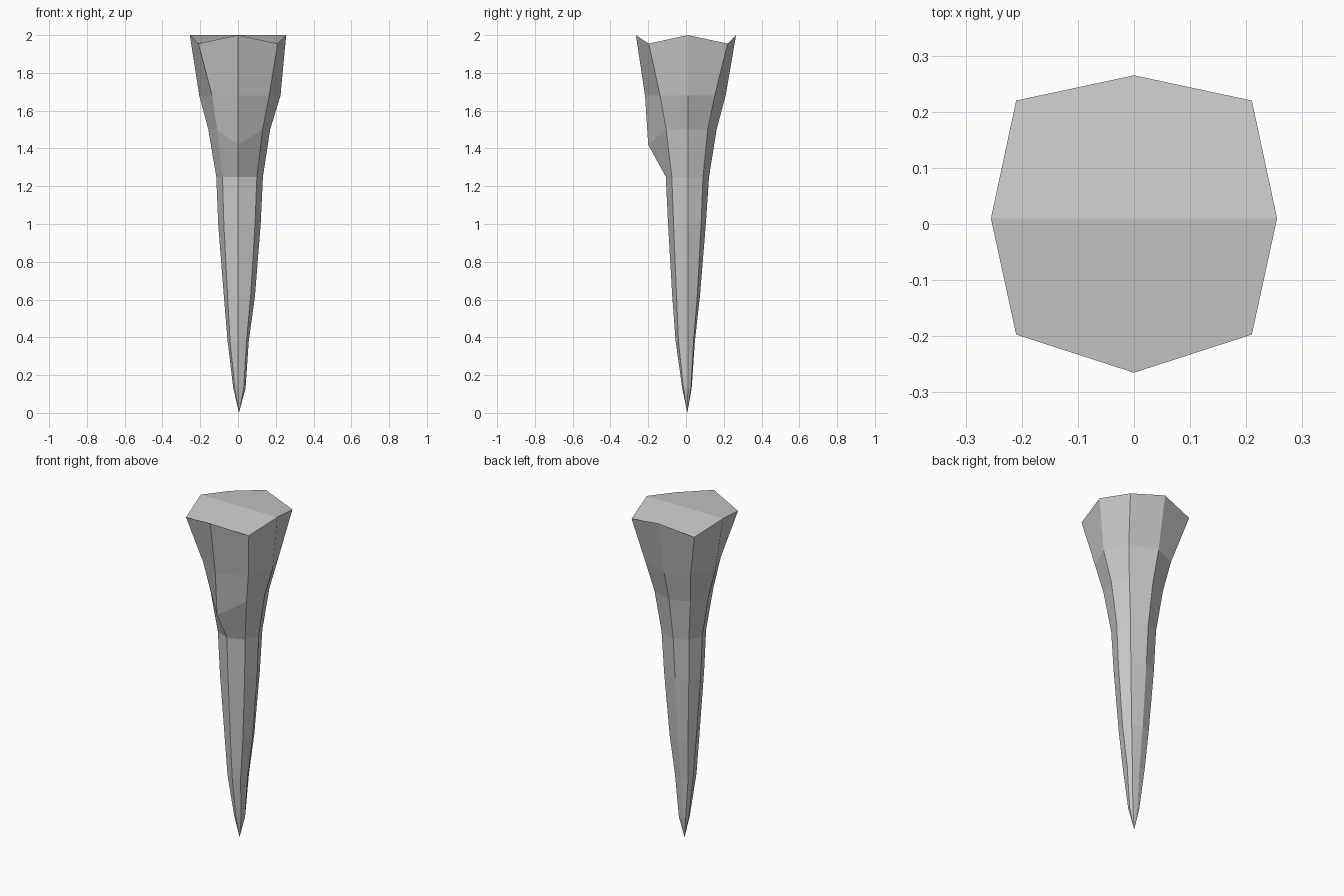
import bpy, bmesh

if "Cube" in bpy.data.objects:
    bpy.data.objects.remove(bpy.data.objects["Cube"])

# Octagonal rings: z, then left, right, front, back reach of the axis corners,
# then left, right, front, back reach of the diagonal corners
RINGS = [
    (2.00, -.255, .255, -.265, .265, -.210, .210, -.197, .220),
    (1.68, -.205, .225, -.217, .210, -.137, .165, -.137, .152),
    (1.50, -.157, .170, -.200, .162, -.110, .130, -.105, .115),
    (1.25, -.115, .132, -.107, .122, -.082, .100, -.075, .090),
    (1.00, -.105, .120, -.095, .105, -.075, .090, -.066, .080),
    (0.62, -.075, .090, -.073, .074, -.055, .067, -.050, .060),
    (0.38, -.055, .057, -.055, .047, -.042, .045, -.040, .040),
    (0.13, -.025, .040, -.020, .030, -.016, .030, -.013, .026),
]

bm = bmesh.new()
rings = []
for i, (z, l, r, f, b, dl, dr, df, db) in enumerate(RINGS):
    mid = .01                                  # axis corners sit slightly back
    zd = z - .045 if i == 0 else z             # rim dips at the diagonals
    zf = 1.42 if i == 2 else z                 # bulge low on the front
    pts = [(r, mid, z), (dr, db, zd), (0, b, z), (dl, db, zd),
           (l, mid, z), (dl, df, zd), (0, f, zf), (dr, df, zd)]
    rings.append([bm.verts.new(p) for p in pts])

# Side panels
for hi, lo in zip(rings, rings[1:]):
    for k in range(8):
        n = (k + 1) % 8
        bm.faces.new((hi[k], lo[k], lo[n], hi[n]))

# Pointed tip
tip = bm.verts.new((.005, .007, 0))
for k in range(8):
    bm.faces.new((rings[-1][k], tip, rings[-1][(k + 1) % 8]))

# Top cap in two halves
top = rings[0]
bm.faces.new(top[0:5])
bm.faces.new(top[4:8] + top[0:1])

bmesh.ops.recalc_face_normals(bm, faces=bm.faces)
mesh = bpy.data.meshes.new("stone_spike")
bm.to_mesh(mesh)
bm.free()
bpy.context.collection.objects.link(bpy.data.objects.new("stone_spike", mesh))
